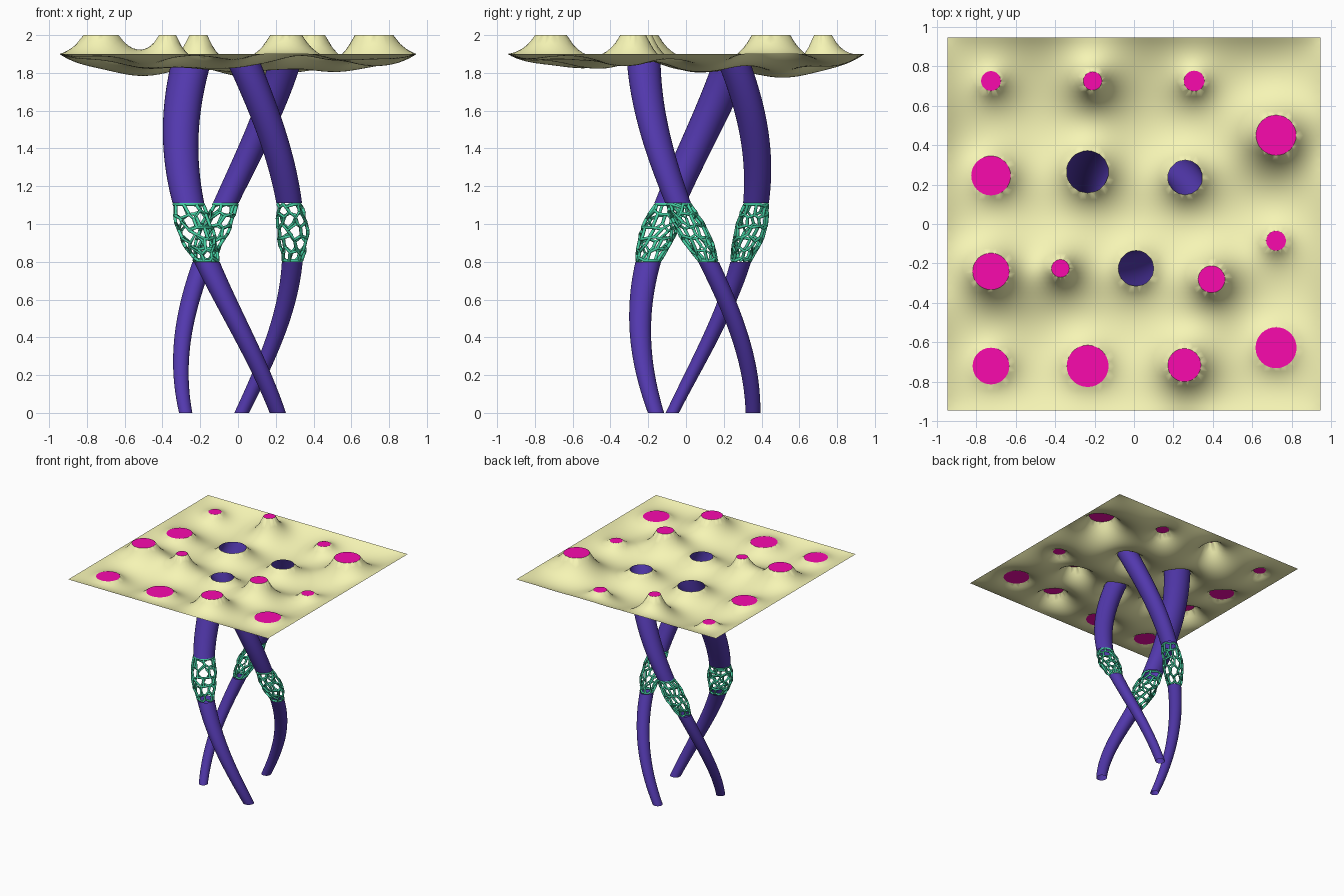
import bpy, bmesh, math, random
from mathutils import Vector
from mathutils.geometry import delaunay_2d_cdt

if "Cube" in bpy.data.objects:
    bpy.data.objects.remove(bpy.data.objects["Cube"])

random.seed(4)
AXIS = (0.01, 0.08)
Z_NET0, Z_NET1 = 0.8, 1.11
LOW, HIGH = 1.9, 2.0              # anchor heights of the canopy
HALF, SAG_Z = 0.945, 1.775


def material(name, rgb):
    m = bpy.data.materials.new(name)
    m.diffuse_color = (*rgb, 1)
    m.use_nodes = True
    m.node_tree.nodes["Principled BSDF"].inputs["Base Color"].default_value = m.diffuse_color
    return m


PURPLE = material("purple", (0.085, 0.04, 0.42))
GREEN = material("green", (0.06, 0.62, 0.36))
CREAM = material("cream", (0.92, 0.91, 0.46))
PINK = material("pink", (0.95, 0.003, 0.42))


def add_mesh(name, verts, faces, mat):
    me = bpy.data.meshes.new(name)
    me.from_pydata(verts, [], faces)
    me.materials.append(mat)
    me.shade_smooth()
    ob = bpy.data.objects.new(name, me)
    bpy.context.collection.objects.link(ob)
    return ob


# Columns: (height, angle round the axis, distance from axis, tube radius)
COLUMNS = {
    "left": [(0, 310, .312, .043), (.8, 238, .33, .068), (1.11, 211, .318, .084), (LOW, 143, .307, .107)],
    "right": [(0, 208, .325, .035), (.8, 133, .287, .055), (1.11, 104.5, .30, .068), (LOW, 32, .294, .088)],
    "front": [(0, 88, .275, .039), (.8, 8, .28, .055), (1.11, -25, .288, .068), (LOW, -90, .305, .09)],
}


def section(keys, z):
    """Centre and radius of a column at height z."""
    for a, b in zip(keys, keys[1:]):
        if z <= b[0] + 1e-6:
            break
    t = (z - a[0]) / (b[0] - a[0])
    ang, dist, rad = (a[i] + (b[i] - a[i]) * t for i in (1, 2, 3))
    ang = math.radians(ang)
    return AXIS[0] + dist * math.cos(ang), AXIS[1] + dist * math.sin(ang), rad


def ring_point(keys, z, a, extra=0.0):
    x, y, r = section(keys, z)
    return (x + (r + extra) * math.cos(a), y + (r + extra) * math.sin(a), z)


def tube(name, keys, z0, z1, steps=28, sides=36):
    verts = [ring_point(keys, z0 + (z1 - z0) * j / steps, math.tau * i / sides)
             for j in range(steps + 1) for i in range(sides)]
    faces = [(j * sides + i, j * sides + (i + 1) % sides,
              (j + 1) * sides + (i + 1) % sides, (j + 1) * sides + i)
             for j in range(steps) for i in range(sides)]
    add_mesh(name, verts, faces, PURPLE)


def net(name, keys, around=14, rings=6):
    """Irregular honeycomb of thin rods, bulging at mid height."""
    h = Z_NET1 - Z_NET0
    pts = []
    for j in range(rings):
        row = []
        for i in range(around):
            zig = 0.17 if (i + j) % 2 == 0 else -0.17
            t = (j + zig + random.uniform(-.26, .26)) / (rings - 1)
            t = min(max(t, 0.02), 0.98)
            a = math.tau * (i + random.uniform(-.36, .36)) / around
            row.append(ring_point(keys, Z_NET0 + h * t, a, 0.026 * math.sin(math.pi * t) - 0.008))
        pts.append(row)
    cu = bpy.data.curves.new(name, 'CURVE')
    cu.dimensions = '3D'
    cu.bevel_depth = 0.009
    cu.bevel_resolution = 1
    cu.use_fill_caps = True

    def rod(points, cyclic):
        s = cu.splines.new('POLY')
        s.points.add(len(points) - 1)
        for p, co in zip(s.points, points):
            p.co = (*co, 1)
        s.use_cyclic_u = cyclic

    for j, row in enumerate(pts):
        rod(row, True)
        if j + 1 < rings:
            for i in range(around):
                if (i + j) % 2 == 0:
                    rod([row[i], pts[j + 1][i]], False)
    cu.materials.append(GREEN)
    ob = bpy.data.objects.new(name, cu)
    bpy.context.collection.objects.link(ob)
    bpy.ops.object.select_all(action='DESELECT')
    ob.select_set(True)
    bpy.context.view_layer.objects.active = ob
    bpy.ops.object.convert(target='MESH')


for side, keys in COLUMNS.items():
    tube(side + "_lower_tube", keys, 0, Z_NET0)
    net(side + "_net_joint", keys)
    tube(side + "_upper_tube", keys, Z_NET1, LOW)

# Flat discs anchoring the canopy: x, y, radius, height
DISCS = [(-.725, .725, .05, LOW), (-.21, .725, .047, HIGH), (.305, .725, .052, LOW),
         (.72, .45, .102, HIGH), (-.725, .245, .1, LOW), (-.725, -.24, .093, HIGH),
         (-.373, -.225, .045, HIGH), (.393, -.28, .068, HIGH), (.72, -.085, .05, LOW),
         (-.725, -.72, .093, LOW), (-.235, -.72, .106, LOW), (.255, -.715, .084, HIGH),
         (.72, -.627, .104, LOW)]
HOLES = [(*section(k, LOW), LOW) for k in COLUMNS.values()]


def circle(x, y, r, n=32):
    return [(x + r * math.cos(math.tau * i / n), y + r * math.sin(math.tau * i / n)) for i in range(n)]


for n, (x, y, r, z) in enumerate(DISCS):
    ring = [(*p, z) for p in circle(x, y, r)]
    add_mesh(f"canopy_disc_{n + 1}", ring, [tuple(range(len(ring)))], PINK)

# Canopy: staggered points outside the circles, triangulated
ALL = DISCS + HOLES
COLS, ROWS = 66, 76
step = 2 * HALF / COLS


def anchor(x, y, tol):
    """Height of the circle that holds this point, if any."""
    return next((z for cx, cy, r, z in ALL if math.hypot(x - cx, y - cy) < r + tol), None)


points, edges = [], []
for j in range(ROWS + 1):
    y = -HALF + 2 * HALF * j / ROWS
    xs = [-HALF + step * i for i in range(COLS + 1)]
    if j % 2:
        xs = [-HALF] + [x + step / 2 for x in xs[:-1]] + [HALF]
    points += [Vector((x, y)) for x in xs if anchor(x, y, step * 0.5) is None]
for x, y, r, z in ALL:
    base, ring = len(points), circle(x, y, r)
    points += [Vector(p) for p in ring]
    edges += [(base + i, base + (i + 1) % len(ring)) for i in range(len(ring))]
pv, _, pf, *_ = delaunay_2d_cdt(points, edges, [], 0, 1e-6)

# Canopy: stretched membrane, pinned at rim and circles, sagging under load
faces, area = [], [0.0] * len(pv)
weights = [{} for _ in pv]
for f in pf:
    mid = sum((pv[i] for i in f), Vector((0, 0))) / 3
    if anchor(mid.x, mid.y, -0.002) is not None:
        continue
    faces.append(tuple(f))
    for k in range(3):
        o, a, b = f[k], f[k - 2], f[k - 1]
        u, v = pv[a] - pv[o], pv[b] - pv[o]
        cross = max(abs(u.x * v.y - u.y * v.x), 1e-9)
        cot = max(u.dot(v) / cross, -0.2)
        weights[a][b] = weights[a].get(b, 0) + cot / 2
        weights[b][a] = weights[b].get(a, 0) + cot / 2
        area[o] += cross / 6
shape, sag, free = [LOW] * len(pv), [0.0] * len(pv), []
for i, p in enumerate(pv):
    z = anchor(p.x, p.y, 0.001)
    if z is not None:
        shape[i] = z
    elif max(abs(p.x), abs(p.y)) < HALF - 1e-4 and weights[i]:
        total = sum(weights[i].values())
        free.append((i, [(k, w / total) for k, w in weights[i].items()], area[i] / total))
for _ in range(150):
    for i, nb, push in free:
        shape[i] += 1.7 * (sum([shape[k] * w for k, w in nb]) - shape[i])
        sag[i] += 1.7 * (sum([sag[k] * w for k, w in nb]) + push - sag[i])
load = min((shape[i] - SAG_Z) / sag[i] for i, _, _ in free if sag[i] > 1e-5)
canopy = add_mesh("canopy", [(p.x, p.y, shape[i] - load * sag[i]) for i, p in enumerate(pv)], faces, CREAM)
bm = bmesh.new()
bm.from_mesh(canopy.data)
bmesh.ops.delete(bm, geom=[v for v in bm.verts if not v.link_faces], context='VERTS')
bm.to_mesh(canopy.data)
bm.free()
